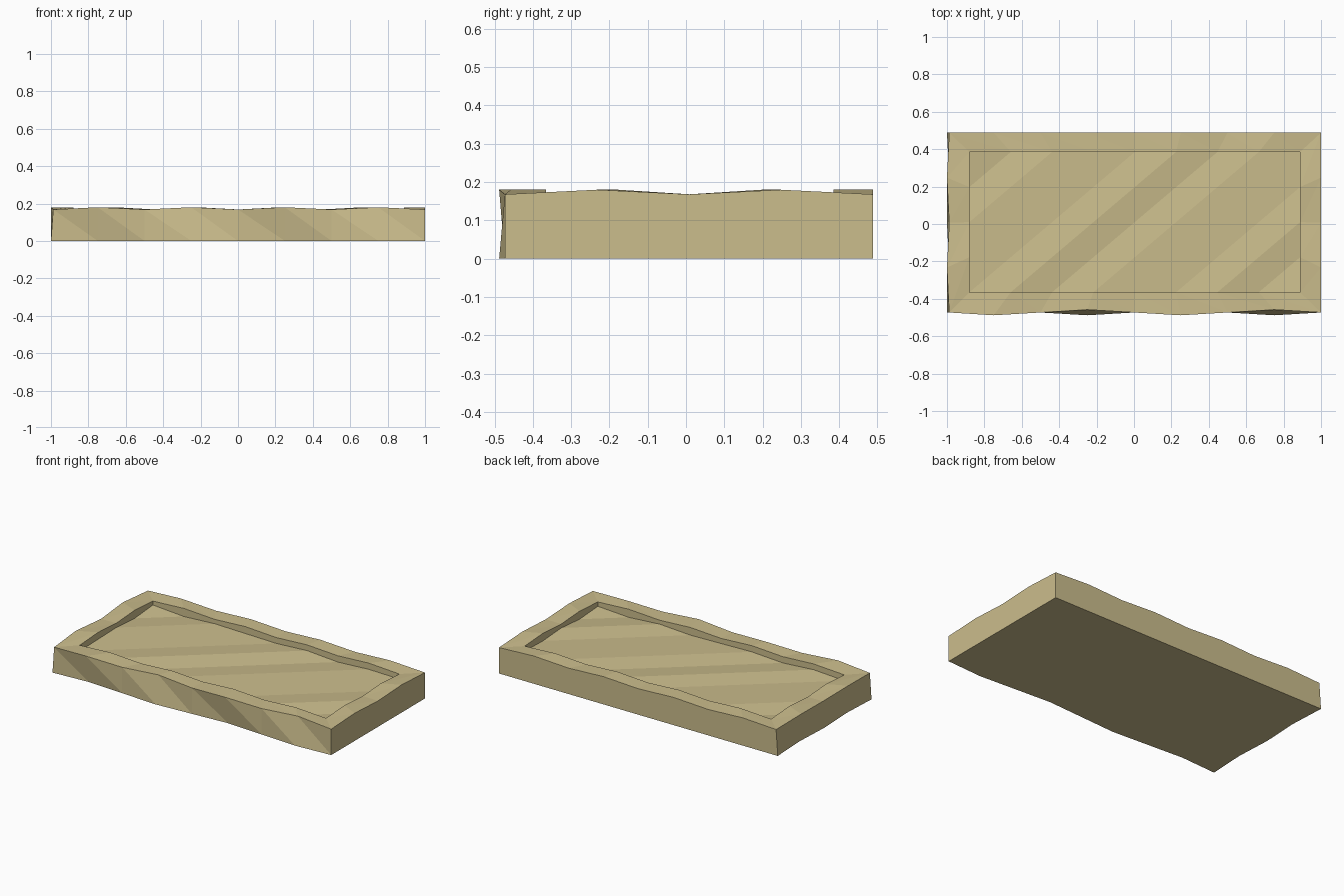
import bpy, bmesh
from math import sin, pi

if "Cube" in bpy.data.objects:
    bpy.data.objects.remove(bpy.data.objects["Cube"])

NX, NY = 8, 4          # facets along the length and the depth
FRONT, BACK = -0.473, 0.488

stone = bpy.data.materials.new("sandstone")
stone.use_nodes = True
colour = (0.60, 0.51, 0.265, 1)
stone.diffuse_color = colour
stone.node_tree.nodes["Principled BSDF"].inputs["Base Color"].default_value = colour


def lerp(a, b, t):
    return a + (b - a) * t


def ripple(i, j):
    """Uneven height of the rim, alternating along the edge."""
    return 0.174 - 0.006 * (-1) ** (i + j)


def outer(i, j, side):
    """Rim point; side is +1 on the upper edge and -1 on the base."""
    x, y = lerp(-1, 1, i / NX), lerp(FRONT, BACK, j / NY)
    if j == 0:                       # rough front face
        y -= side * 0.015 * sin(2 * pi * x)
    if i == 0:                       # rough right end
        x = -0.994 + side * 0.006 * (-1) ** j
    return x, y, ripple(i, j) if side > 0 else 0


def inner(i, j):
    return lerp(-0.88, 0.888, i / NX), lerp(-0.365, 0.385, j / NY)


def floor_height(i, j):
    return 0.135 + 0.008 * sin(2 * pi * (i - j) / 2.5 - 0.2 * pi)


# Perimeter grid positions, counter-clockwise from the front
ring = [(i, 0) for i in range(NX)] + [(NX, j) for j in range(NY)]
ring += [(NX - i, NY) for i in range(NX)] + [(0, NY - j) for j in range(NY)]

bm = bmesh.new()
base = [bm.verts.new(outer(i, j, -1)) for i, j in ring]
rim = [bm.verts.new(outer(i, j, 1)) for i, j in ring]
lip = [bm.verts.new((*inner(i, j), ripple(i, j))) for i, j in ring]
floor = {(i, j): bm.verts.new((*inner(i, j), floor_height(i, j)))
         for i in range(NX + 1) for j in range(NY + 1)}
floor_edge = [floor[p] for p in ring]


def band(low, high):
    """Strip of triangles between two closed loops."""
    for k in range(len(ring)):
        n = (k + 1) % len(ring)
        bm.faces.new((low[k], low[n], high[k]))
        bm.faces.new((low[n], high[n], high[k]))


# Outer walls, rim, recess walls and underside
band(base, rim)
band(rim, lip)
band(lip, floor_edge)
bm.faces.new(base[::-1])

# Rippled recess floor
for i in range(NX):
    for j in range(NY):
        a, b = floor[i, j], floor[i + 1, j]
        c, d = floor[i + 1, j + 1], floor[i, j + 1]
        bm.faces.new((a, b, c))
        bm.faces.new((a, c, d))

bmesh.ops.recalc_face_normals(bm, faces=bm.faces)
mesh = bpy.data.meshes.new("recessed_slab")
bm.to_mesh(mesh)
bm.free()
mesh.materials.append(stone)
bpy.context.collection.objects.link(bpy.data.objects.new("recessed_slab", mesh))
